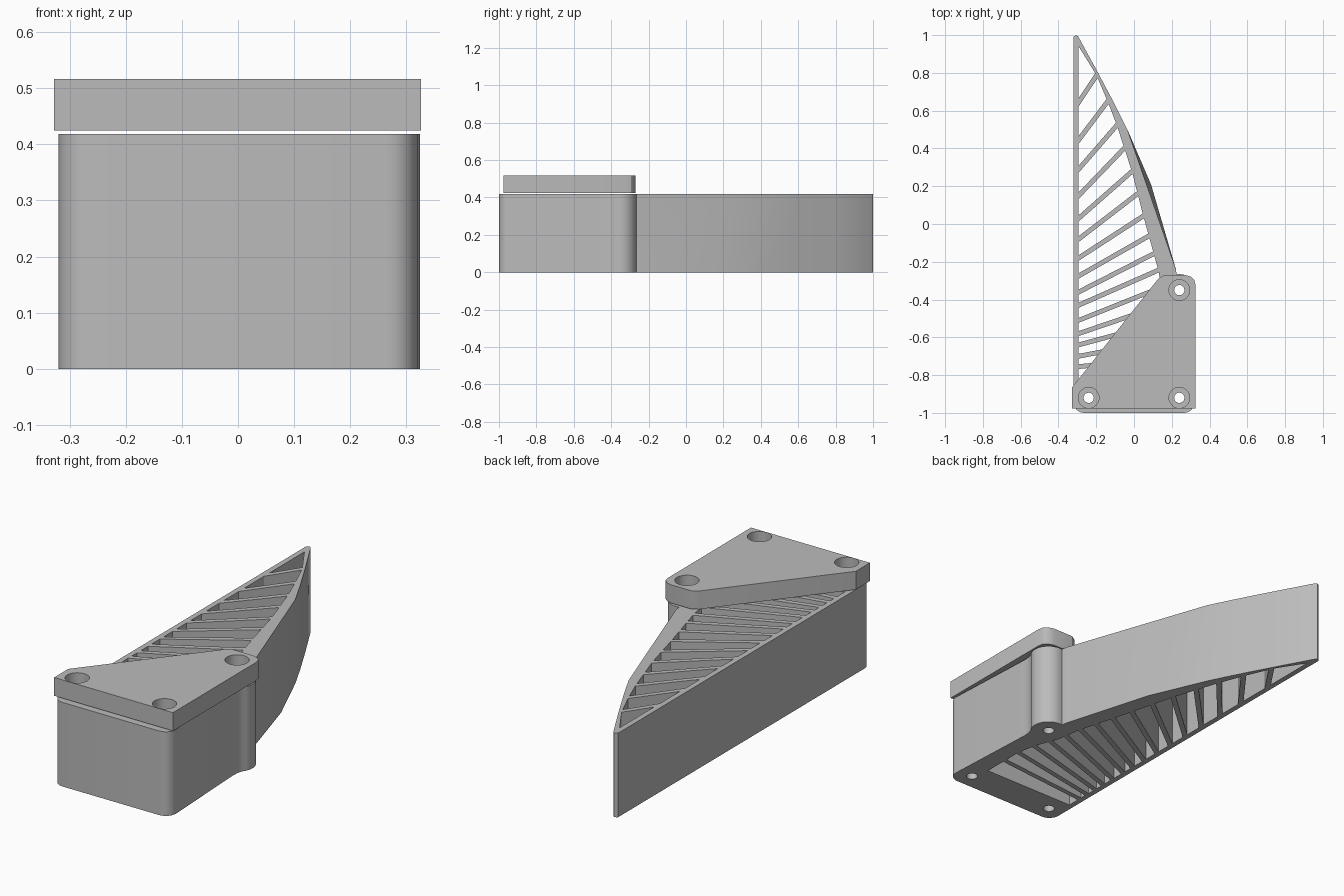
import bpy
import bmesh
from math import cos, sin, radians
from mathutils import Vector

cube = bpy.data.objects.get("Cube")
if cube:
    bpy.data.objects.remove(cube, do_unlink=True)

grey = bpy.data.materials.new("plain grey")
grey.use_nodes = True
tone = (0.5, 0.5, 0.5, 1)
grey.diffuse_color = tone
grey.node_tree.nodes["Principled BSDF"].inputs["Base Color"].default_value = tone

BODY_TOP, LID_LOW, LID_TOP = 0.418, 0.425, 0.516
SCREWS = [(-0.24, -0.92), (0.24, -0.92), (0.24, -0.35)]


def arc(cx, cy, r, start, end, steps):
    """Points along a circular arc, counterclockwise."""
    angles = [radians(start + (end - start) * i / steps) for i in range(steps + 1)]
    return [(cx + r * cos(a), cy + r * sin(a)) for a in angles]


def add_prism(bm, low, high, z0, z1):
    """Solid between two outlines with the same number of points."""
    b = [bm.verts.new((x, y, z0)) for x, y in low]
    t = [bm.verts.new((x, y, z1)) for x, y in high]
    bm.faces.new(b[::-1])
    bm.faces.new(t)
    for i in range(len(b)):
        j = (i + 1) % len(b)
        bm.faces.new((b[i], b[j], t[j]))
        bm.faces.new((b[i], t[j], t[i]))


def make_object(name, bm):
    bmesh.ops.recalc_face_normals(bm, faces=bm.faces)
    mesh = bpy.data.meshes.new(name)
    bm.to_mesh(mesh)
    bm.free()
    mesh.materials.append(grey)
    obj = bpy.data.objects.new(name, mesh)
    bpy.context.collection.objects.link(obj)
    return obj


def select_only(obj):
    bpy.ops.object.select_all(action='DESELECT')
    obj.select_set(True)
    bpy.context.view_layer.objects.active = obj


def cut(obj, cutter):
    """Subtract the cutter, then remove it."""
    cutter.hide_render = True
    select_only(obj)
    mod = obj.modifiers.new("cut", 'BOOLEAN')
    mod.operation = 'DIFFERENCE'
    mod.solver = 'EXACT'
    mod.object = cutter
    bpy.ops.object.modifier_apply(modifier=mod.name)
    bpy.data.objects.remove(cutter, do_unlink=True)


def smooth(obj):
    select_only(obj)
    bpy.ops.object.shade_smooth_by_angle(angle=radians(30))


def add_bores(bm, radius, z0, z1):
    for x, y in SCREWS:
        ring = arc(x, y, radius, 0, 360, 32)[:-1]
        add_prism(bm, ring, ring, z0, z1)


# Bracket body: rounded front corners, screw post, curved blade and straight wall
start = (arc(-0.265, -0.945, 0.055, 180, 270, 6)
         + arc(0.265, -0.945, 0.055, 270, 360, 6)
         + [(0.297, -0.46), (0.299, -0.43)]
         + arc(0.24, -0.35, 0.085, -40, 100, 12)
         + [(0.222, -0.24)])
finish = [(-0.035, 0.5), (-0.1, 0.63), (-0.19, 0.8),
          (-0.295, 0.992), (-0.305, 1.0), (-0.32, 0.992)]
bm = bmesh.new()
add_prism(bm, start + [(0.09, 0.21)] + finish,
          start + [(0.066, 0.21)] + finish, 0, BODY_TOP)
body = make_object("bracket_body", bm)

# Hollow region inside the body and the fan of ribs (height at wall, slope)
WALL_X = -0.293
region = [(WALL_X, -0.83), (0.215, -0.83), (0.215, -0.6), (0.195, -0.5),
          (0.15, -0.38), (0.13, -0.25), (0.05, 0.04), (-0.01, 0.275),
          (-0.09, 0.52), (-0.14, 0.65), (-0.2, 0.79), (WALL_X, 0.94)]
ribs = [(-0.755, 0.1), (-0.7, 0.19), (-0.64, 0.27), (-0.58, 0.34), (-0.51, 0.4),
        (-0.43, 0.44), (-0.36, 0.51), (-0.275, 0.57), (-0.18, 0.65), (-0.08, 0.77),
        (0.03, 0.88), (0.15, 1.04), (0.29, 1.15), (0.445, 1.33), (0.645, 1.5)]
HALF_RIB = 0.0125


def trim(bm, rib, side):
    """Keep the part of the region above (side 1) or below (side -1) a rib."""
    height, slope = rib
    normal = Vector((-slope, 1, 0)).normalized() * side
    point = Vector((WALL_X, height, 0)) + normal * HALF_RIB
    bmesh.ops.bisect_plane(bm, geom=bm.verts[:] + bm.edges[:] + bm.faces[:],
                           plane_co=point, plane_no=normal, clear_inner=True)


# Slots between neighbouring ribs, plus the screw bores
cutters = bmesh.new()
for below, above in zip([None] + ribs, ribs + [None]):
    cell = bmesh.new()
    cell.faces.new([cell.verts.new((x, y, 0)) for x, y in region])
    if below:
        trim(cell, below, 1)
    if above:
        trim(cell, above, -1)
    for face in cell.faces:
        outline = [(v.co.x, v.co.y) for v in face.verts]
        add_prism(cutters, outline, outline, -0.1, 0.6)
    cell.free()
add_bores(cutters, 0.027, -0.1, 0.6)
cut(body, make_object("slot_cutter", cutters))
smooth(body)

# Lid plate floating just above the body, with counterbored screw holes
plate = [(-0.328, -0.976), (0.326, -0.976), (0.325, -0.32), (0.318, -0.294),
         (0.3, -0.278), (0.27, -0.27), (0.16, -0.27), (0.13, -0.288),
         (-0.328, -0.865)]
bm = bmesh.new()
add_prism(bm, plate, plate, LID_LOW, LID_TOP)
lid = make_object("lid_plate", bm)
for radius, low in ((0.027, 0.3), (0.055, 0.465)):
    bm = bmesh.new()
    add_bores(bm, radius, low, 0.6)
    cut(lid, make_object("bore_cutter", bm))
smooth(lid)
